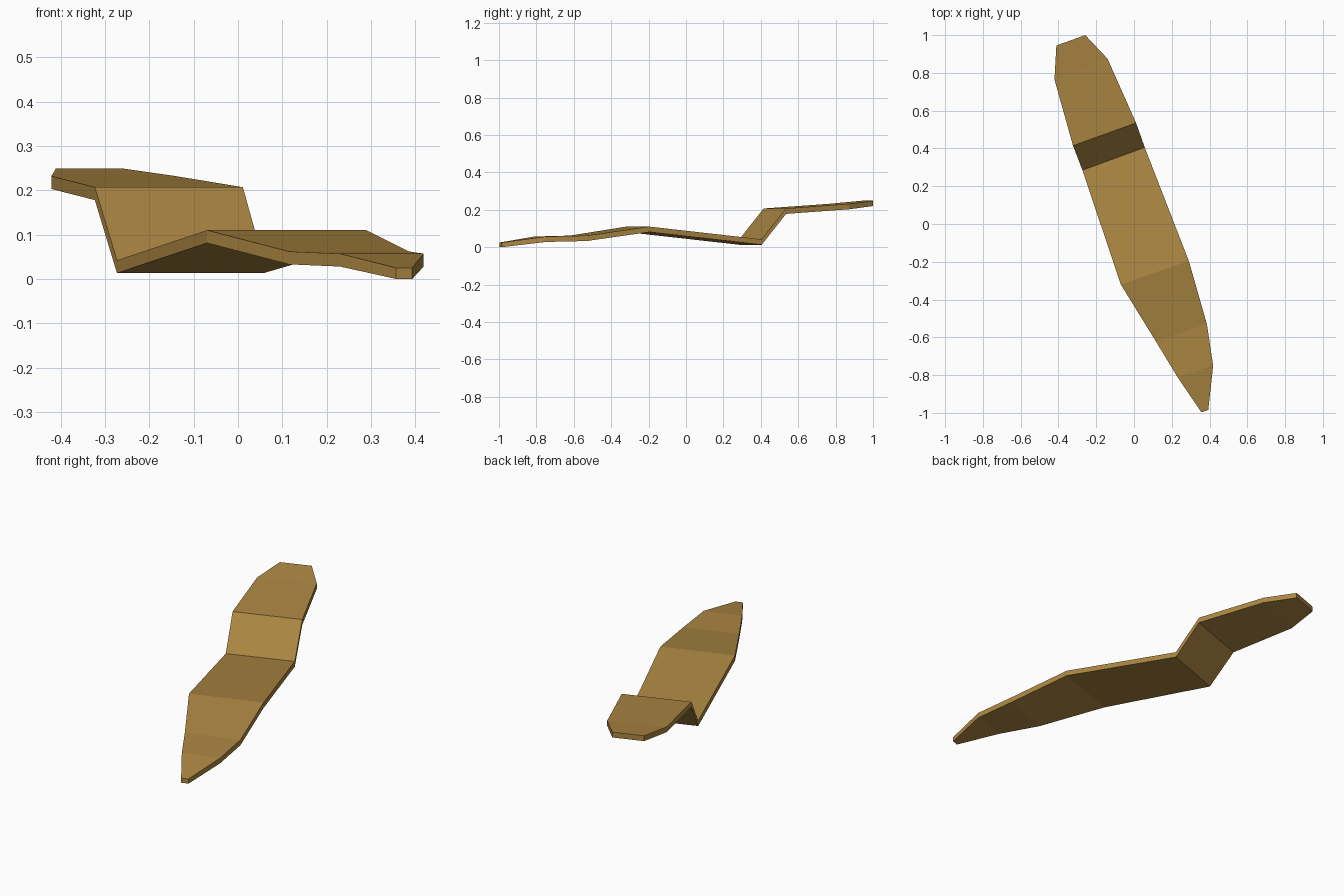
import bpy
import bmesh

cube = bpy.data.objects.get("Cube")
if cube:
    bpy.data.objects.remove(cube, do_unlink=True)

THICKNESS = 0.029

# Cross stations from front tip to rear end: right edge (x, y), left edge (x, y), top height
stations = [
    ((0.357, -0.997), (0.393, -0.985), 0.025),
    ((0.230, -0.810), (0.419, -0.750), 0.057),
    ((0.115, -0.620), (0.386, -0.530), 0.062),
    ((-0.070, -0.320), (0.290, -0.195), 0.110),
    ((-0.273, 0.285), (0.057, 0.405), 0.042),
    ((-0.323, 0.415), (0.011, 0.535), 0.207),
    ((-0.421, 0.765), (-0.140, 0.875), 0.232),
    ((-0.411, 0.945), (-0.258, 1.000), 0.249),
]

# Plain brown material
brown = bpy.data.materials.new("golden_brown")
brown.use_nodes = True
color = (0.41, 0.24, 0.055, 1)
brown.diffuse_color = color
brown.node_tree.nodes["Principled BSDF"].inputs["Base Color"].default_value = color

# Bent strip: one four-sided ring per station, bridged and capped
bm = bmesh.new()
rings = []
for right, left, top in stations:
    low = max(0, top - THICKNESS)
    corners = [(*right, top), (*left, top), (*left, low), (*right, low)]
    rings.append([bm.verts.new(c) for c in corners])
for a, b in zip(rings, rings[1:]):
    for i in range(4):
        j = (i + 1) % 4
        bm.faces.new((a[i], a[j], b[j], b[i]))
bm.faces.new(rings[0])
bm.faces.new(rings[-1])
bmesh.ops.recalc_face_normals(bm, faces=bm.faces)

mesh = bpy.data.meshes.new("bent_strip")
bm.to_mesh(mesh)
bm.free()
mesh.materials.append(brown)
strip = bpy.data.objects.new("bent_strip", mesh)
bpy.context.collection.objects.link(strip)
